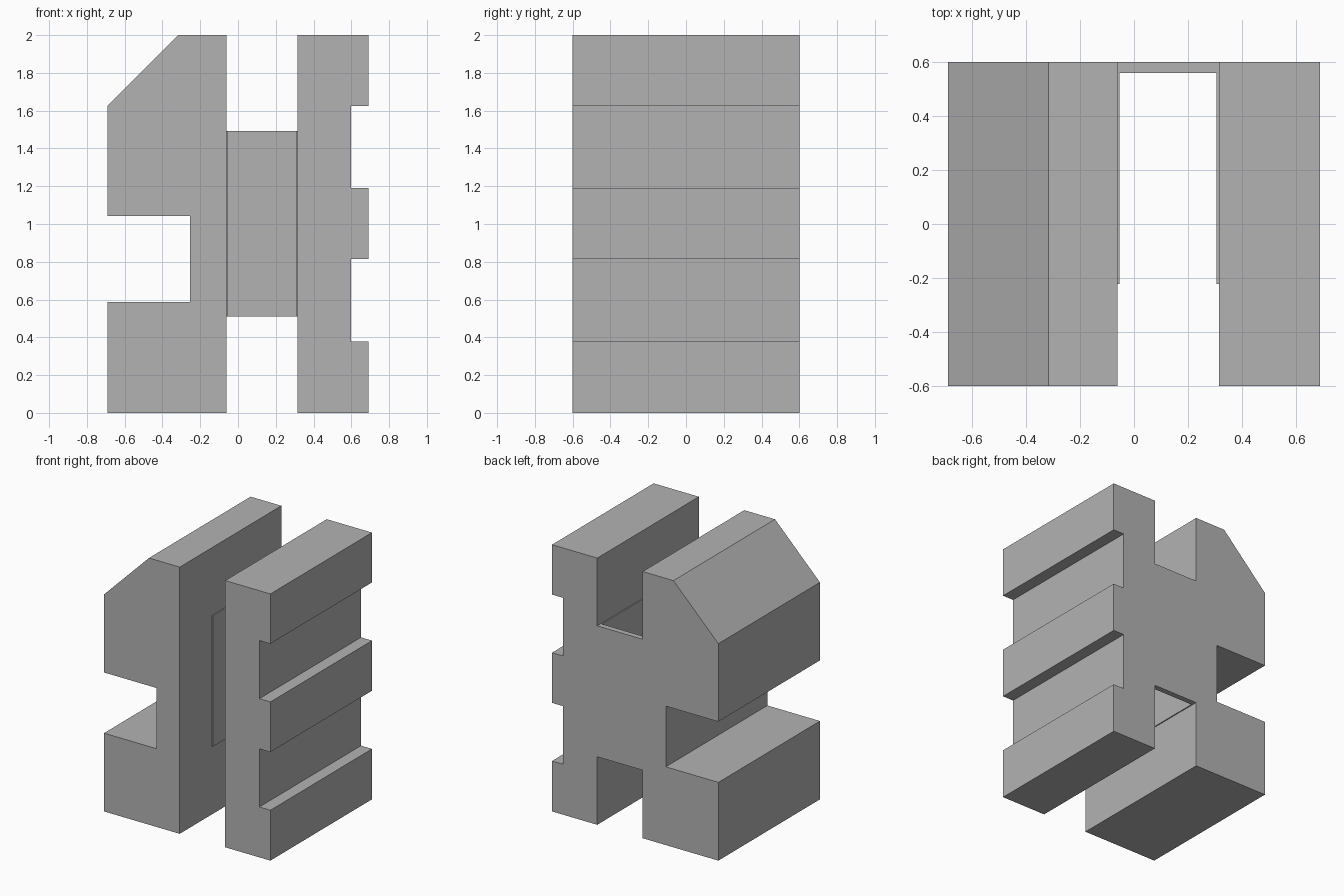
import bpy
import bmesh
from mathutils import Vector

cube = bpy.data.objects.get("Cube")
if cube:
    bpy.data.objects.remove(cube, do_unlink=True)

# Single neutral material
GREY = (0.45, 0.45, 0.45, 1)
grey = bpy.data.materials.new("plain grey")
grey.use_nodes = True
grey.diffuse_color = GREY
grey.node_tree.nodes["Principled BSDF"].inputs["Base Color"].default_value = GREY

HALF_W, HALF_D, HEIGHT = 0.69, 0.602, 2.0
GAP_L, GAP_R = -0.062, 0.315   # channel between the two blocks


def extrude(name, profile, axis, start, end):
    """Extrude a closed 2D profile along y (points are x, z) or z (points are x, y)."""
    def place(a, b, t):
        return Vector((a, t, b)) if axis == "y" else Vector((a, b, t))

    bm = bmesh.new()
    face = bm.faces.new([bm.verts.new(place(a, b, start)) for a, b in profile])
    out = bmesh.ops.extrude_face_region(bm, geom=[face])
    moved = [v for v in out["geom"] if isinstance(v, bmesh.types.BMVert)]
    bmesh.ops.translate(bm, verts=moved, vec=place(0, 0, end - start))
    bmesh.ops.recalc_face_normals(bm, faces=bm.faces)
    mesh = bpy.data.meshes.new(name)
    bm.to_mesh(mesh)
    bm.free()
    mesh.materials.append(grey)
    obj = bpy.data.objects.new(name, mesh)
    bpy.context.collection.objects.link(obj)
    return obj


# Wide block with a chamfered top corner and a deep side slot
slot_x, slot_low, slot_high = -0.254, 0.587, 1.042
extrude("slotted_block", [
    (-HALF_W, 0), (GAP_L, 0), (GAP_L, HEIGHT), (-0.317, HEIGHT),
    (-HALF_W, 1.627), (-HALF_W, slot_high), (slot_x, slot_high),
    (slot_x, slot_low), (-HALF_W, slot_low),
], "y", -HALF_D, HALF_D)

# Narrow block with two shallow grooves on its outer side
groove_x = 0.599
profile = [(GAP_R, HEIGHT), (GAP_R, 0), (HALF_W, 0)]
for low, high in ((0.378, 0.814), (1.19, 1.626)):
    profile += [(HALF_W, low), (groove_x, low), (groove_x, high), (HALF_W, high)]
profile.append((HALF_W, HEIGHT))
extrude("grooved_block", profile, "y", -HALF_D, HALF_D)

# Thin U-shaped bracket joining the blocks, open to the front
wall, lip_y, web_y = 0.008, -0.222, 0.56
extrude("bridge_bracket", [
    (GAP_L, HALF_D), (GAP_L, lip_y), (GAP_L + wall, lip_y), (GAP_L + wall, web_y),
    (GAP_R - wall, web_y), (GAP_R - wall, lip_y), (GAP_R, lip_y), (GAP_R, HALF_D),
], "z", 0.51, 1.492)
